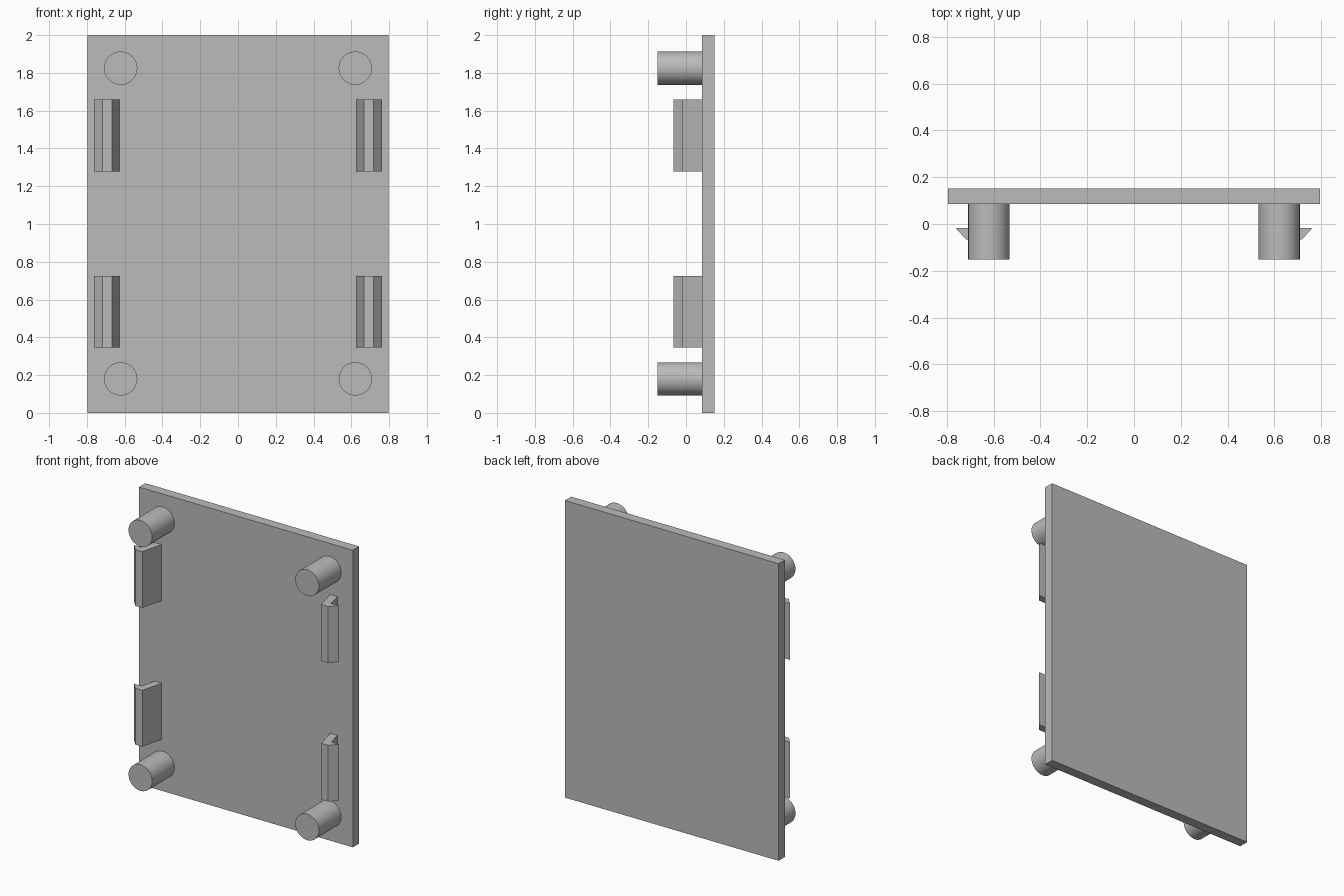
import bpy, bmesh, math

if "Cube" in bpy.data.objects:
    bpy.data.objects.remove(bpy.data.objects["Cube"])

grey = bpy.data.materials.new("plain grey")
grey.diffuse_color = (0.5, 0.5, 0.5, 1)
grey.use_nodes = True
grey.node_tree.nodes["Principled BSDF"].inputs["Base Color"].default_value = grey.diffuse_color


def finish(name, bm):
    bmesh.ops.recalc_face_normals(bm, faces=bm.faces)
    mesh = bpy.data.meshes.new(name)
    bm.to_mesh(mesh)
    bm.free()
    mesh.materials.append(grey)
    obj = bpy.data.objects.new(name, mesh)
    bpy.context.collection.objects.link(obj)
    return obj


def extrude(name, profile, z0, z1):
    """Extrude an (x, y) profile upward from z0 to z1."""
    bm = bmesh.new()
    face = bm.faces.new([bm.verts.new((x, y, z0)) for x, y in profile])
    top = bmesh.ops.extrude_face_region(bm, geom=[face])["geom"]
    verts = [v for v in top if isinstance(v, bmesh.types.BMVert)]
    bmesh.ops.translate(bm, verts=verts, vec=(0, 0, z1 - z0))
    return finish(name, bm)


PLATE_FRONT, PLATE_BACK = 0.085, 0.152

# Flat cover plate
extrude("plate", [(-0.796, PLATE_FRONT), (0.796, PLATE_FRONT),
                  (0.796, PLATE_BACK), (-0.796, PLATE_BACK)], 0, 2)

# Leaning snap clip: stem with an outward barb at its tip
clip = [(0.628, PLATE_FRONT), (0.666, -0.067), (0.718, -0.067),
        (0.763, -0.017), (0.706, -0.017), (0.682, PLATE_FRONT)]

for side, label in ((-1, "left"), (1, "right")):
    for level, z0, z1, peg_z in (("lower", 0.345, 0.724, 0.18),
                                 ("upper", 1.279, 1.658, 1.825)):
        extrude(f"{level}_{label}_clip", [(side * x, y) for x, y in clip], z0, z1)

        # Round locating peg at the corner
        bpy.ops.mesh.primitive_cylinder_add(
            vertices=48, radius=0.088, depth=PLATE_FRONT + 0.152,
            location=(side * 0.621, (PLATE_FRONT - 0.152) / 2, peg_z),
            rotation=(math.pi / 2, 0, 0))
        peg = bpy.context.object
        peg.name = f"{level}_{label}_peg"
        peg.data.materials.append(grey)
        bpy.ops.object.shade_smooth_by_angle(angle=math.radians(30))
